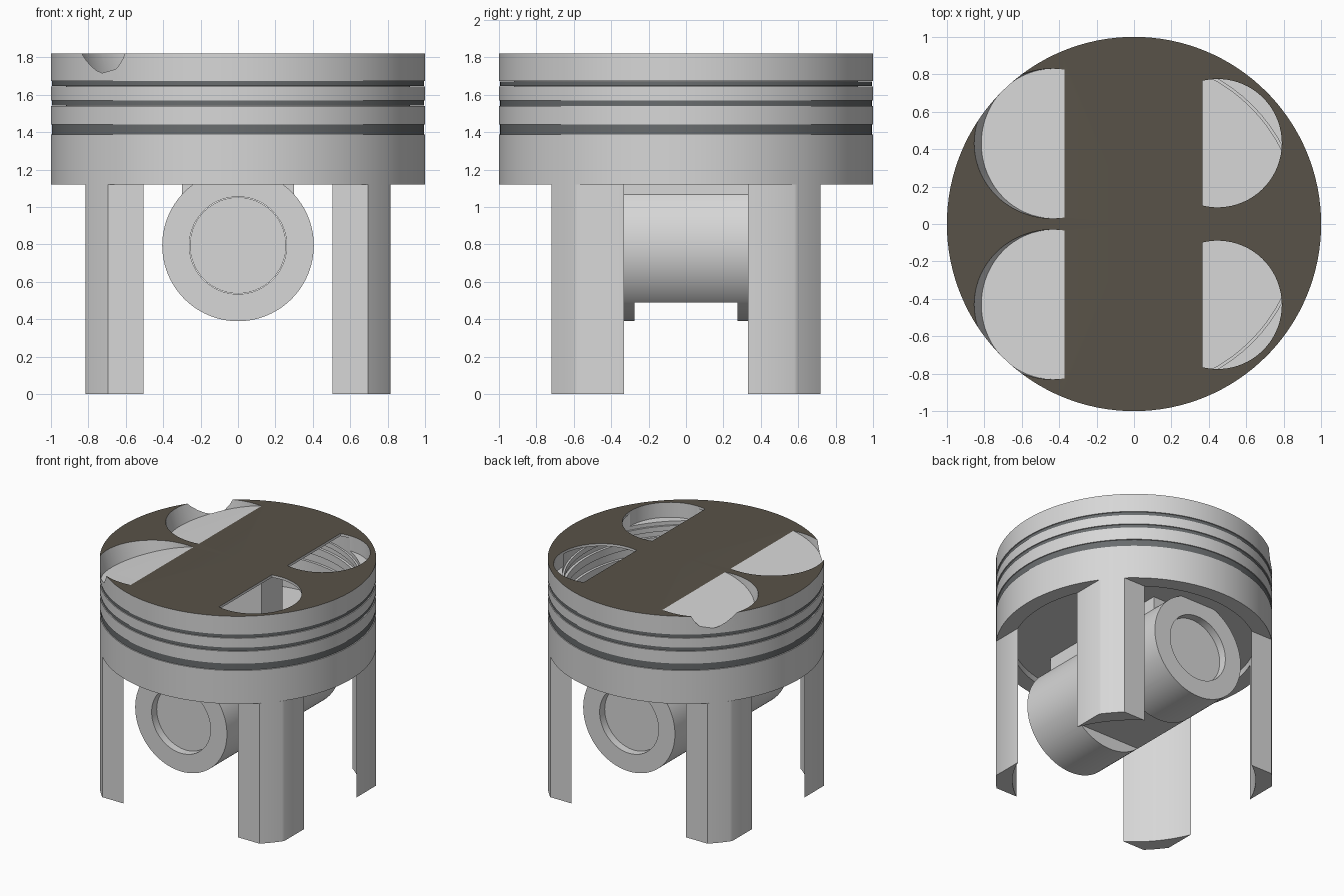
import bpy, bmesh, math
from mathutils import Matrix, Vector

if "Cube" in bpy.data.objects:
    bpy.data.objects.remove(bpy.data.objects["Cube"])

TOP, BASE = 1.82, 1.12
GROOVES = [(1.387, 1.442), (1.54, 1.57), (1.645, 1.674)]


def material(name, rgb):
    m = bpy.data.materials.new(name)
    m.use_nodes = True
    m.diffuse_color = (*rgb, 1)
    m.node_tree.nodes["Principled BSDF"].inputs["Base Color"].default_value = (*rgb, 1)
    return m


metal = material("cast metal", (0.68, 0.68, 0.68))
carbon = material("dark crown coating", (0.098, 0.085, 0.065))
steel = material("dark ring steel", (0.14, 0.15, 0.155))


def finish(name, bm, mats=(metal,)):
    bmesh.ops.recalc_face_normals(bm, faces=bm.faces[:])
    mesh = bpy.data.meshes.new(name)
    bm.to_mesh(mesh)
    bm.free()
    ob = bpy.data.objects.new(name, mesh)
    bpy.context.collection.objects.link(ob)
    for m in mats:
        mesh.materials.append(m)
    return ob


def lathe(name, profile, mats=(metal,), steps=128):
    """Revolve a closed (radius, z) loop; points on the axis are merged."""
    bm = bmesh.new()
    vs = [bm.verts.new((r, 0, z)) for r, z in profile]
    edges = [bm.edges.new((a, b)) for a, b in zip(vs, vs[1:] + vs[:1])
             if a.co.x > 0 or b.co.x > 0]
    bmesh.ops.spin(bm, geom=vs + edges, axis=(0, 0, 1), cent=(0, 0, 0),
                   angle=math.tau, steps=steps)
    bmesh.ops.remove_doubles(bm, verts=bm.verts[:], dist=1e-4)
    return finish(name, bm, mats)


def prism(name, outline, z0, z1):
    bm = bmesh.new()
    face = bm.faces.new([bm.verts.new((x, y, z0)) for x, y in outline])
    new = bmesh.ops.extrude_face_region(bm, geom=[face])["geom"]
    bmesh.ops.translate(bm, vec=(0, 0, z1 - z0),
                        verts=[g for g in new if isinstance(g, bmesh.types.BMVert)])
    return finish(name, bm)


def cylinder(name, radius, depth, matrix):
    bm = bmesh.new()
    bmesh.ops.create_cone(bm, cap_ends=True, segments=96, radius1=radius,
                          radius2=radius, depth=depth, matrix=matrix)
    return finish(name, bm)


def box(name, x, y, z0, z1):
    return prism(name, [(-x, -y), (x, -y), (x, y), (-x, y)], z0, z1)


def arc(cx, cy, r, a0, a1, n=40):
    return [(cx + r * math.cos(a0 + (a1 - a0) * i / n),
             cy + r * math.sin(a0 + (a1 - a0) * i / n)) for i in range(n + 1)]


def boolean(ob, cutter, op="DIFFERENCE"):
    mod = ob.modifiers.new(cutter.name, "BOOLEAN")
    mod.operation, mod.solver, mod.object = op, "EXACT", cutter
    bpy.context.view_layer.objects.active = ob
    bpy.ops.object.modifier_apply(modifier=mod.name)
    bpy.data.objects.remove(cutter)


def smooth(ob, degrees=25):
    bpy.ops.object.select_all(action="DESELECT")
    ob.select_set(True)
    bpy.context.view_layer.objects.active = ob
    bpy.ops.object.shade_smooth_by_angle(angle=math.radians(degrees))


# Crown with ring grooves and a shallow recess underneath
profile = [(0, 1.17), (0.88, 1.17), (0.88, BASE), (1, BASE)]
for lo, hi in GROOVES:
    profile += [(1, lo), (0.92, lo), (0.92, hi), (1, hi)]
crown = lathe("crown", profile + [(1, TOP), (0, TOP)], (metal, carbon))

# Hollow inside, with ridges behind the grooves
hollow = [(0, 1.2), (0.9, 1.2)]
for lo, hi in GROOVES:
    hollow += [(0.9, lo - 0.015), (0.88, lo - 0.015), (0.88, hi + 0.015), (0.9, hi + 0.015)]
hollow = hollow[:-1] + [(0, GROOVES[-1][1] + 0.015)]
boolean(crown, lathe("hollow_cutter", hollow))
boolean(crown, prism("thin_roof_cutter", arc(0, 0, 0.895, -math.pi / 2, math.pi / 2), 1.67, 1.8))

# Valve pockets: large sloped ones on one side, smaller open ones on the other
tilt = -0.284
axis = Vector((math.sin(tilt), 0, math.cos(tilt)))
half = math.acos(-0.08 / 0.343)
for s in (-1, 1):
    centre = Vector((-0.432, s * 0.43, 1.802)) + axis * 0.5
    boolean(crown, cylinder("large_pocket_cutter", 0.4, 1,
                            Matrix.Translation(centre) @ Matrix.Rotation(tilt, 4, "Y")))
    boolean(crown, prism("small_pocket_cutter",
                         arc(0.447, s * 0.432, 0.343, -half, half), 1.7, 1.95))

for p in crown.data.polygons:
    p.material_index = int(p.center.z > TOP - 0.004 and p.normal.z > 0.99)
smooth(crown)

# Central rib inside the crown
box("crown_rib", 0.3, 0.13, 1.19, 1.81)

# Piston rings nearly filling the grooves
for i, (lo, hi) in enumerate(GROOVES):
    lo, hi = lo + 0.0015, hi - 0.0015
    smooth(lathe(f"piston_ring_{i + 1}",
                 [(0.921, lo), (0.994, lo), (0.994, hi), (0.921, hi)], (steel,)))

# Four skirt legs: pieces of a thin tube trimmed flat at the sides
X, Y = 0.815, 0.72
section = arc(0, 0, 0.88, math.asin(Y / 0.88), math.acos(X / 0.88), 20)
section += arc(0, 0, 1, math.acos(X), math.asin(Y), 10)
for sx, side in ((1, "left"), (-1, "right")):
    for sy, end in ((-1, "front"), (1, "back")):
        smooth(prism(f"skirt_leg_{end}_{side}",
                     [(sx * x, sy * y) for x, y in section], 0, BASE), 40)

# Pin boss with a neck up to the crown and a rod slot below
PIN_Z, LENGTH = 0.795, 0.718
turn = Matrix.Translation((0, 0, PIN_Z)) @ Matrix.Rotation(math.pi / 2, 4, "X")
boss = cylinder("pin_boss", 0.405, 2 * LENGTH, turn)
boolean(boss, box("neck", 0.3, 0.58, PIN_Z, 1.19), "UNION")
boolean(boss, cylinder("pin_bore_cutter", 0.26, 2, turn))
boolean(boss, box("rod_slot_cutter", 0.6, 0.275, 0.2, 0.49))
smooth(boss)
smooth(cylinder("wrist_pin", 0.257, 2 * LENGTH - 0.12, turn))
